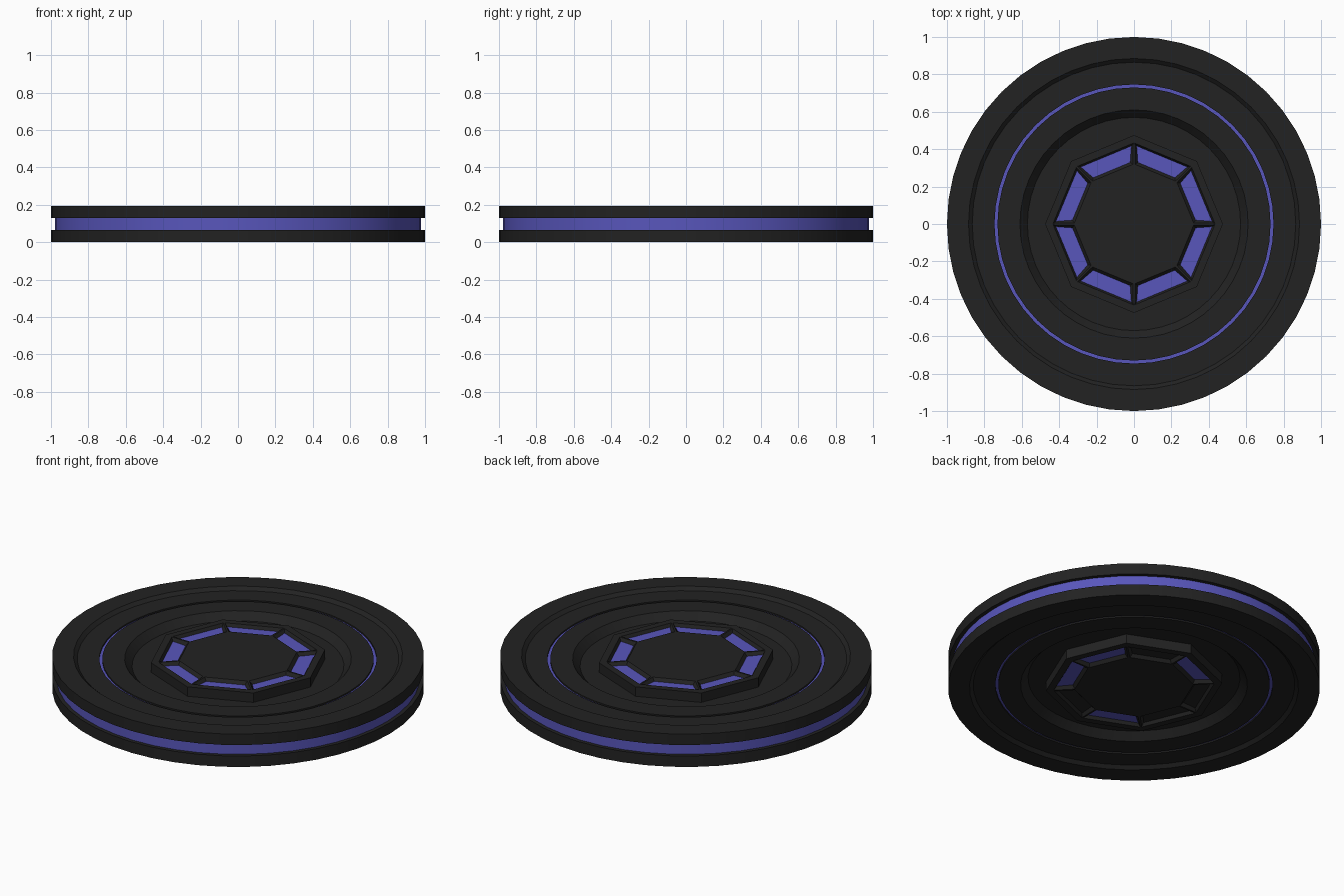
import bpy, bmesh, math

if "Cube" in bpy.data.objects:
    bpy.data.objects.remove(bpy.data.objects["Cube"])

H = 0.195          # total thickness
SEG = 48           # sides of the round parts


def material(name, rgb):
    m = bpy.data.materials.new(name)
    m.diffuse_color = (*rgb, 1)
    m.use_nodes = True
    m.node_tree.nodes["Principled BSDF"].inputs["Base Color"].default_value = m.diffuse_color
    return m


DARK = material("charcoal", (0.016, 0.016, 0.016))
BLUE = material("violet_blue", (0.098, 0.093, 0.50))


def finish(bm, name, mats, flip=False, smooth=True):
    """Turn a bmesh into an object; flip mirrors it to the underside."""
    if flip:
        for v in bm.verts:
            v.co.z = H - v.co.z
        bmesh.ops.reverse_faces(bm, faces=bm.faces[:])
    me = bpy.data.meshes.new(name)
    bm.to_mesh(me)
    bm.free()
    for m in mats:
        me.materials.append(m)
    ob = bpy.data.objects.new(name, me)
    bpy.context.collection.objects.link(ob)
    if smooth:
        bpy.ops.object.select_all(action='DESELECT')
        ob.select_set(True)
        bpy.context.view_layer.objects.active = ob
        bpy.ops.object.shade_smooth_by_angle(angle=math.radians(20))
    return ob


def ring(bm, r, z, n):
    return [bm.verts.new((r * math.cos(i * math.tau / n),
                          r * math.sin(i * math.tau / n), z)) for i in range(n)]


def bridge(bm, a, b):
    """Quads between two rings; faces point up when a is the outer ring."""
    n = len(a)
    return [bm.faces.new((a[i], a[(i + 1) % n], b[(i + 1) % n], b[i])) for i in range(n)]


def lathe(name, profile, mat, flip=False, cap=False):
    bm = bmesh.new()
    rings = [ring(bm, r, z, SEG) for r, z in profile]
    for a, b in zip(rings, rings[1:]):
        bridge(bm, a, b)
    if cap:
        bm.faces.new(rings[-1])
    return finish(bm, name, [mat], flip)


def medallion(name, flip, lit):
    """Raised octagon with eight sunken windows; lit lists the blue ones."""
    bm = bmesh.new()
    base = ring(bm, 0.475, 0.130, 8)
    edge = ring(bm, 0.475, 0.191, 8)
    outer = ring(bm, 0.438, 0.191, 8)
    inner = ring(bm, 0.315, 0.191, 8)
    bridge(bm, base, edge)
    bridge(bm, edge, outer)
    windows = bridge(bm, outer, inner)
    bm.faces.new(inner)
    bm.normal_update()
    bmesh.ops.inset_individual(bm, faces=windows, thickness=0.007, depth=0)
    bm.normal_update()
    bmesh.ops.inset_individual(bm, faces=windows, thickness=0.018, depth=-0.018)
    for i, f in enumerate(windows):
        f.material_index = 1 if i in lit else 0
    return finish(bm, name, [DARK, BLUE], flip, smooth=False)


# upper and lower discs with stepped faces, ring grooves and centre recesses
disc = [(0.96, 0.130), (1.0, 0.130), (1.0, H), (0.885, H), (0.865, 0.177),
        (0.746, 0.177), (0.746, 0.166)]
inside = [(0.730, 0.166), (0.730, 0.177), (0.61, 0.177), (0.57, 0.135), (0.2, 0.135)]
for side, flip in (("upper", False), ("lower", True)):
    lathe(side + "_rim", disc, DARK, flip)
    lathe(side + "_glow_ring", [(0.746, 0.168), (0.730, 0.168)], BLUE, flip)
    lathe(side + "_inner_disc", inside, DARK, flip, cap=True)

# glowing band around the edge
lathe("edge_band", [(0.978, 0.06), (0.978, 0.135)], BLUE)

# octagonal centres: all windows lit on top, four lit underneath
medallion("upper_medallion", False, range(8))
medallion("lower_medallion", True, (0, 2, 5, 7))
